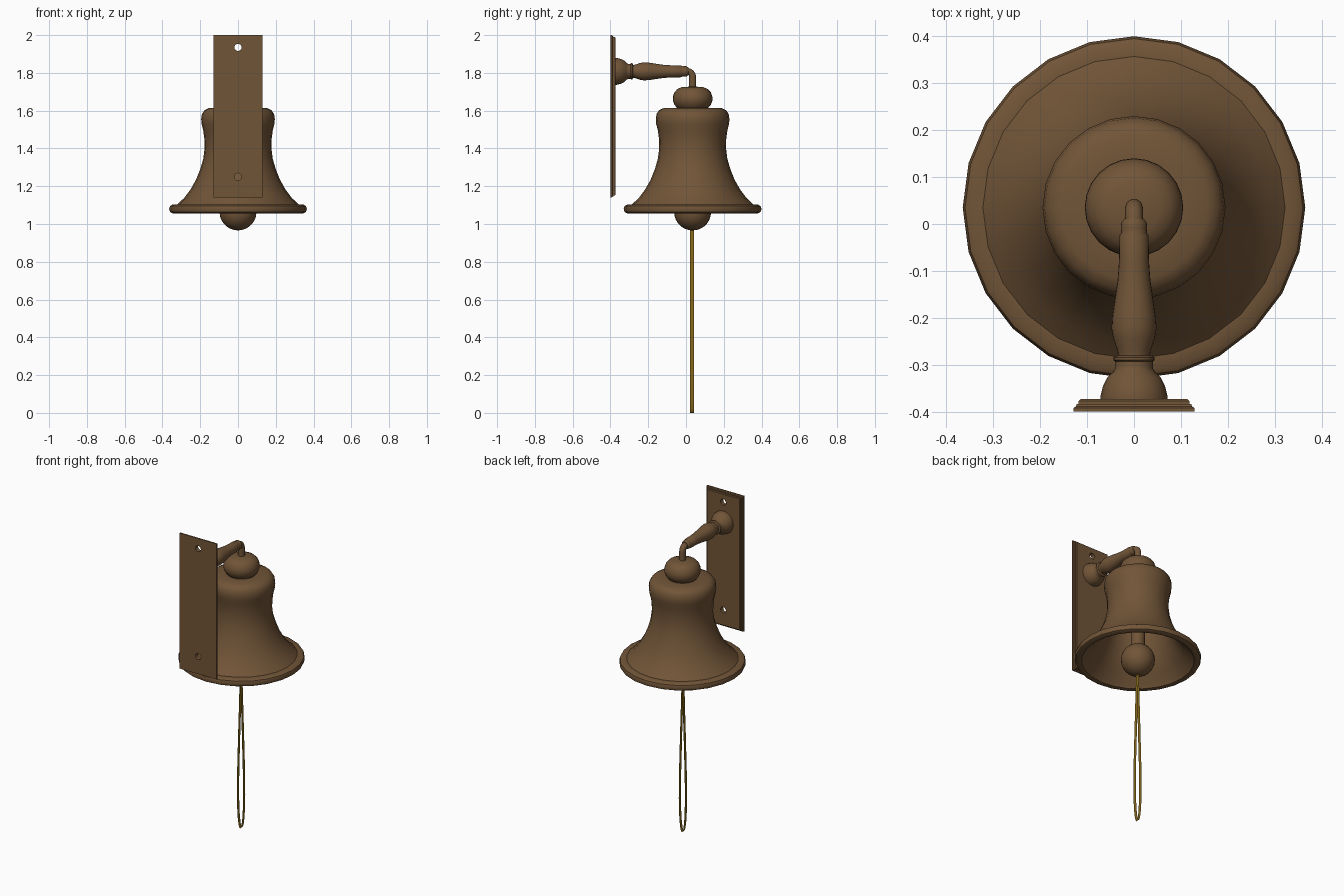
import bpy, bmesh, math
from mathutils import Vector

if "Cube" in bpy.data.objects:
    bpy.data.objects.remove(bpy.data.objects["Cube"])

BY = 0.035      # bell axis position in y
ARM_Z = 1.808   # height of the wall arm


def material(name, rgb):
    m = bpy.data.materials.new(name)
    m.diffuse_color = (*rgb, 1)
    m.use_nodes = True
    m.node_tree.nodes["Principled BSDF"].inputs["Base Color"].default_value = m.diffuse_color
    return m


bronze = material("brown bronze", (0.165, 0.09, 0.039))
gold = material("dark gold cord", (0.235, 0.135, 0.012))


def make(name, bm, mat, loc=(0, 0, 0), rot=(0, 0, 0), angle=40, fix=True):
    """Turn a bmesh into a smooth-shaded object."""
    bmesh.ops.remove_doubles(bm, verts=bm.verts, dist=1e-5)
    if fix:
        bmesh.ops.recalc_face_normals(bm, faces=bm.faces)
    me = bpy.data.meshes.new(name)
    bm.to_mesh(me)
    bm.free()
    ob = bpy.data.objects.new(name, me)
    bpy.context.collection.objects.link(ob)
    me.materials.append(mat)
    ob.location, ob.rotation_euler = loc, rot
    bpy.ops.object.select_all(action='DESELECT')
    ob.select_set(True)
    bpy.context.view_layer.objects.active = ob
    if angle:
        bpy.ops.object.shade_smooth_by_angle(angle=math.radians(angle))
    return ob


def lathe(name, profile, mat, steps=24, **kw):
    """Revolve (radius, height) points around z."""
    bm = bmesh.new()
    vs = [bm.verts.new((r, 0, z)) for r, z in profile]
    es = [bm.edges.new(p) for p in zip(vs, vs[1:])]
    bmesh.ops.spin(bm, geom=vs + es, cent=(0, 0, 0), axis=(0, 0, 1),
                   angle=2 * math.pi, steps=steps)
    return make(name, bm, mat, **kw)


# Bell: outer skin, rolled lip, then inner skin
outer = [(0, 1.615), (0.10, 1.615), (0.155, 1.613), (0.178, 1.602), (0.191, 1.582),
         (0.195, 1.555), (0.193, 1.53), (0.184, 1.495), (0.178, 1.45), (0.177, 1.40),
         (0.184, 1.345), (0.20, 1.29), (0.222, 1.235), (0.25, 1.185), (0.285, 1.138),
         (0.322, 1.103)]
lip = [(0.348, 1.102), (0.36, 1.095), (0.365, 1.08), (0.36, 1.064), (0.345, 1.056),
       (0.325, 1.06), (0.312, 1.078)]
inner = [(r - 0.02, z - 0.014) for r, z in reversed(outer[3:-1])] + [(0.12, 1.59), (0, 1.59)]
lathe("bell", outer + lip + inner, bronze, loc=(0, BY, 0))

# Knob on the bell's crown
lathe("crown_knob", [(0, 1.60), (0.085, 1.608), (0.085, 1.618), (0.097, 1.632), (0.105, 1.655),
                     (0.104, 1.675), (0.096, 1.698), (0.08, 1.715), (0.055, 1.725), (0, 1.728)],
      bronze, loc=(0, BY, 0))

# Clapper: stem and ball in one turned shape
ball = [(0.098 * math.sin(a), 1.064 - 0.098 * math.cos(a))
        for a in [math.pi * i / 14 for i in range(13)]]
lathe("clapper", ball + [(0.04, 1.16), (0.04, 1.592), (0, 1.592)], bronze, loc=(0, BY, 0))

# Turned wall arm running along +y from the plate
lathe("wall_arm", [(0, -0.376), (0.071, -0.376), (0.071, -0.365), (0.066, -0.345),
                   (0.057, -0.327), (0.044, -0.314), (0.040, -0.307), (0.040, -0.293),
                   (0.044, -0.290), (0.044, -0.284), (0.034, -0.280), (0.036, -0.268),
                   (0.044, -0.245), (0.048, -0.222), (0.046, -0.195), (0.040, -0.155),
                   (0.035, -0.12), (0.032, -0.08), (0.031, -0.025), (0.027, -0.018),
                   (0.028, -0.008), (0.027, 0.003), (0.020, 0.012), (0, 0.012)],
      bronze, loc=(0, 0, ARM_Z), rot=(-math.pi / 2, 0, 0))

# Bent hanger rod joining arm and knob
bend = [(BY - 0.03 + 0.03 * math.sin(a), ARM_Z - 0.03 + 0.03 * math.cos(a))
        for a in [math.pi / 2 * i / 6 for i in range(7)]]
path = [(-0.01, ARM_Z)] + bend + [(BY, 1.715)]
cu = bpy.data.curves.new("hanger_rod", 'CURVE')
cu.dimensions = '3D'
cu.bevel_depth, cu.bevel_resolution = 0.019, 3
sp = cu.splines.new('POLY')
sp.points.add(len(path) - 1)
for p, (y, z) in zip(sp.points, path):
    p.co = (0, y, z, 1)
tmp = bpy.data.objects.new("hanger_tmp", cu)
bpy.context.collection.objects.link(tmp)
bpy.context.view_layer.update()
bm = bmesh.new()
bm.from_mesh(tmp.to_mesh())
bpy.data.objects.remove(tmp)
make("hanger_rod", bm, bronze)

# Wall plate: stacked rectangles give the moulded edge
bm = bmesh.new()
rings = []
for y, inset in [(-0.40, 0), (-0.392, 0), (-0.389, 0.005), (-0.384, 0.007),
                 (-0.384, 0.011), (-0.377, 0.011), (-0.373, 0.015)]:
    x, z0, z1 = 0.129 - inset, 1.14 + inset, 2.0 - inset
    rings.append([bm.verts.new((a, y, b)) for a, b in
                  ((-x, z0), (x, z0), (x, z1), (-x, z1))])
for lo, hi in zip(rings, rings[1:]):
    for i in range(4):
        j = (i + 1) % 4
        bm.faces.new((lo[i], lo[j], hi[j], hi[i]))
bm.faces.new(rings[0])
bm.faces.new(rings[-1])
plate = make("wall_plate", bm, bronze, angle=None)

# Screw holes cut through the plate
for z in (1.935, 1.25):
    cut = lathe("hole_cutter", [(0, -0.1), (0.019, -0.1), (0.019, 0.1), (0, 0.1)], bronze, 16,
                loc=(0, -0.39, z), rot=(math.pi / 2, 0, 0))
    cut.hide_render = True
    mod = plate.modifiers.new("hole", 'BOOLEAN')
    mod.operation, mod.object, mod.solver = 'DIFFERENCE', cut, 'EXACT'
    bpy.context.view_layer.objects.active = plate
    bpy.ops.object.modifier_apply(modifier=mod.name)
    bpy.data.objects.remove(cut)

# Pull cord: thin ribbon loop, narrow at the top and rounded at the bottom
half = [(0.0, 0.98), (0.005, 0.86), (0.0085, 0.74), (0.0125, 0.62), (0.016, 0.50),
        (0.019, 0.40), (0.021, 0.30), (0.0215, 0.21), (0.020, 0.13), (0.016, 0.065),
        (0.010, 0.02), (0.005, 0.005), (0.0, 0.0)]
loop = half + [(-x, z) for x, z in reversed(half[:-1])]
bm = bmesh.new()
rows = [[bm.verts.new((x, y, z)) for y in (0.02, 0.042)] for x, z in loop]
for a, b in zip(rows, rows[1:]):
    bm.faces.new((a[0], b[0], b[1], a[1]))
make("pull_cord", bm, gold, fix=False)
